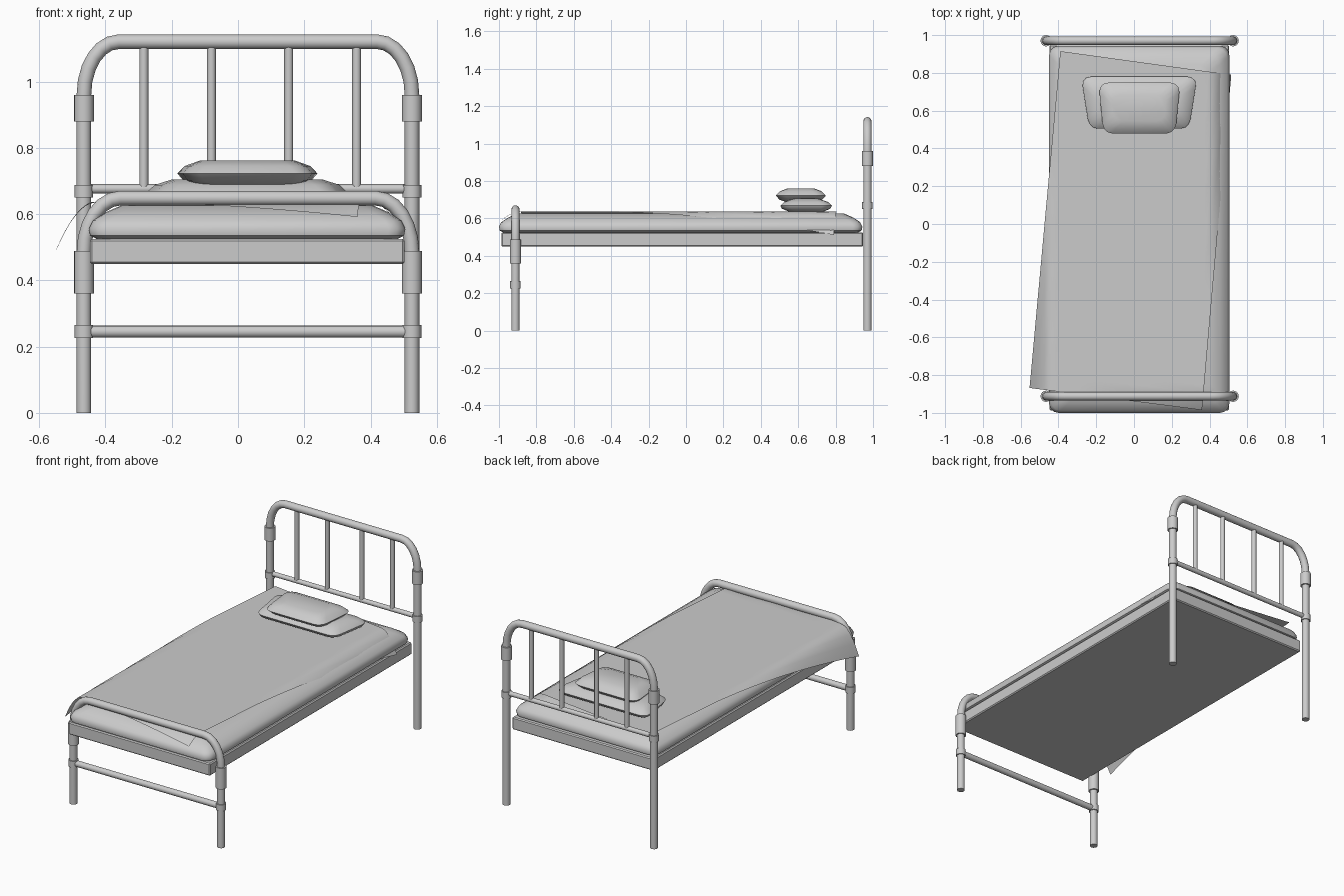
import bpy, bmesh, math
from mathutils import Vector

if "Cube" in bpy.data.objects:
    bpy.data.objects.remove(bpy.data.objects["Cube"])

CX, HALF = 0.03, 0.495          # bed centre line, post offset
XL, XR = CX - HALF, CX + HALF
HEAD_Y, FOOT_Y = 0.97, -0.912


def mesh_object(name, bm, angle=40):
    bmesh.ops.recalc_face_normals(bm, faces=bm.faces[:])
    me = bpy.data.meshes.new(name)
    bm.to_mesh(me)
    bm.free()
    ob = bpy.data.objects.new(name, me)
    bpy.context.collection.objects.link(ob)
    bpy.ops.object.select_all(action='DESELECT')
    ob.select_set(True)
    bpy.context.view_layer.objects.active = ob
    bpy.ops.object.shade_smooth_by_angle(angle=math.radians(angle))
    return ob


def rod(name, a, b, r, sides=16):
    a, b = Vector(a), Vector(b)
    bm = bmesh.new()
    bmesh.ops.create_cone(bm, cap_ends=True, segments=sides, radius1=r, radius2=r,
                          depth=(b - a).length)
    ob = mesh_object(name, bm)
    ob.location = (a + b) / 2
    ob.rotation_mode = 'QUATERNION'
    ob.rotation_quaternion = (b - a).to_track_quat('Z', 'Y')
    return ob


def hoop(name, y, z_bend, z_top, rx, r):
    # one bent tube: leg, elliptical bend, top bar, mirrored bend, leg
    steps = 6
    half = [(-HALF, 0.0)]
    for i in range(steps + 1):
        t = math.pi / 2 * i / steps
        half.append((-HALF + rx * (1 - math.cos(t)), z_bend + (z_top - z_bend) * math.sin(t)))
    pts = half + [(-x, z) for x, z in reversed(half)]
    cu = bpy.data.curves.new(name, 'CURVE')
    cu.dimensions = '3D'
    cu.bevel_depth = r
    cu.bevel_resolution = 5
    cu.use_fill_caps = True
    sp = cu.splines.new('POLY')
    sp.points.add(len(pts) - 1)
    for p, (x, z) in zip(sp.points, pts):
        p.co = (CX + x, y, z, 1)
    sp.use_smooth = True
    ob = bpy.data.objects.new(name, cu)
    bpy.context.collection.objects.link(ob)


def cushion(name, x0, x1, y0, y1, corner, levels, taper=0.0, seg=3):
    # stacked rounded-rectangle rings; levels are (inset, z)
    bm = bmesh.new()
    cx, cy = (x0 + x1) / 2, (y0 + y1) / 2
    rings = []
    for inset, z in levels:
        hx, hy = (x1 - x0) / 2 - inset, (y1 - y0) / 2 - inset
        ring = []
        for k, (sx, sy) in enumerate([(1, 1), (-1, 1), (-1, -1), (1, -1)]):
            for i in range(seg + 1):
                t = math.pi / 2 * (k + i / seg)
                px = sx * (hx - corner) + corner * math.cos(t)
                py = sy * (hy - corner) + corner * math.sin(t)
                px *= 1 - taper * (0.5 - py / (2 * hy))
                ring.append(bm.verts.new((cx + px, cy + py, z)))
        rings.append(ring)
    n = len(rings[0])
    for a, b in zip(rings, rings[1:]):
        for i in range(n):
            j = (i + 1) % n
            bm.faces.new((a[i], a[j], b[j], b[i]))
    bm.faces.new(rings[0])
    bm.faces.new(rings[-1])
    return mesh_object(name, bm, 50)


# Headboard and footboard hoops
hoop("headboard_tube", HEAD_Y, 0.96, 1.12, 0.105, 0.022)
hoop("footboard_tube", FOOT_Y, 0.485, 0.648, 0.11, 0.022)

# Sleeves on the posts
for side, x in (("left", XL), ("right", XR)):
    for part, y, z0, z1, r in (("head_upper", HEAD_Y, 0.88, 0.96, 0.03),
                               ("head_lower", HEAD_Y, 0.65, 0.688, 0.028),
                               ("foot_upper", FOOT_Y, 0.36, 0.488, 0.03),
                               ("foot_lower", FOOT_Y, 0.226, 0.265, 0.028)):
        rod(f"{part}_sleeve_{side}", (x, y, z0), (x, y, z1), r)

# Cross rails and vertical bars
rod("headboard_rail", (XL, HEAD_Y, 0.676), (XR, HEAD_Y, 0.676), 0.014)
rod("footboard_rail", (XL, FOOT_Y, 0.245), (XR, FOOT_Y, 0.245), 0.018)
for i, x in enumerate((-0.284, -0.08, 0.153, 0.358)):
    rod(f"headboard_bar_{i + 1}", (x, HEAD_Y, 0.676), (x, HEAD_Y, 1.115), 0.0135, 12)

# Bed base
bm = bmesh.new()
bmesh.ops.create_cube(bm, size=1)
for v in bm.verts:
    v.co = Vector((0.028 + v.co.x * 0.95, -0.02 + v.co.y * 1.935, 0.487 + v.co.z * 0.075))
bmesh.ops.bevel(bm, geom=bm.edges[:], offset=0.006, segments=1, affect='EDGES')
mesh_object("bed_base", bm, 20)

# Mattress
cushion("mattress", -0.45, 0.505, -1.0, 0.943, 0.05,
        [(0.025, 0.524), (0.004, 0.535), (0.0, 0.555), (0.012, 0.58),
         (0.05, 0.605), (0.10, 0.627)])


# Sheet: a skewed rectangle laid on the mattress, drooping past its edges
def sheet_z(x, y):
    z = 0.637
    d = max(0, -0.44 - x)
    z -= 0.31 * d + 9.4 * d * d
    d = max(0, x - 0.41)
    z -= 0.28 * d + 8.7 * d * d
    d = max(0, -0.90 - y)
    z -= 0.25 * d + 3.4 * d * d
    return z


A, B, C, D = (Vector(p) for p in ((-0.553, -0.868), (0.36, -0.985), (0.515, 0.79), (-0.39, 0.915)))
NU, NV = 30, 40
bm = bmesh.new()
grid = []
for j in range(NV + 1):
    row = []
    for i in range(NU + 1):
        p = A.lerp(B, i / NU).lerp(D.lerp(C, i / NU), j / NV)
        row.append(bm.verts.new((p.x, p.y, sheet_z(p.x, p.y))))
    grid.append(row)
for r0, r1 in zip(grid, grid[1:]):
    for i in range(NU):
        bm.faces.new((r0[i], r0[i + 1], r1[i + 1], r1[i]))
mesh_object("sheet", bm, 60)

# Pillows
cushion("lower_pillow", -0.28, 0.335, 0.505, 0.78, 0.05,
        [(0.06, 0.63), (0.008, 0.652), (0.0, 0.668), (0.02, 0.688), (0.07, 0.705)], 0.14)
cushion("upper_pillow", -0.188, 0.245, 0.48, 0.748, 0.05,
        [(0.07, 0.682), (0.02, 0.7), (0.0, 0.722), (0.022, 0.745), (0.065, 0.761)], 0.12)
